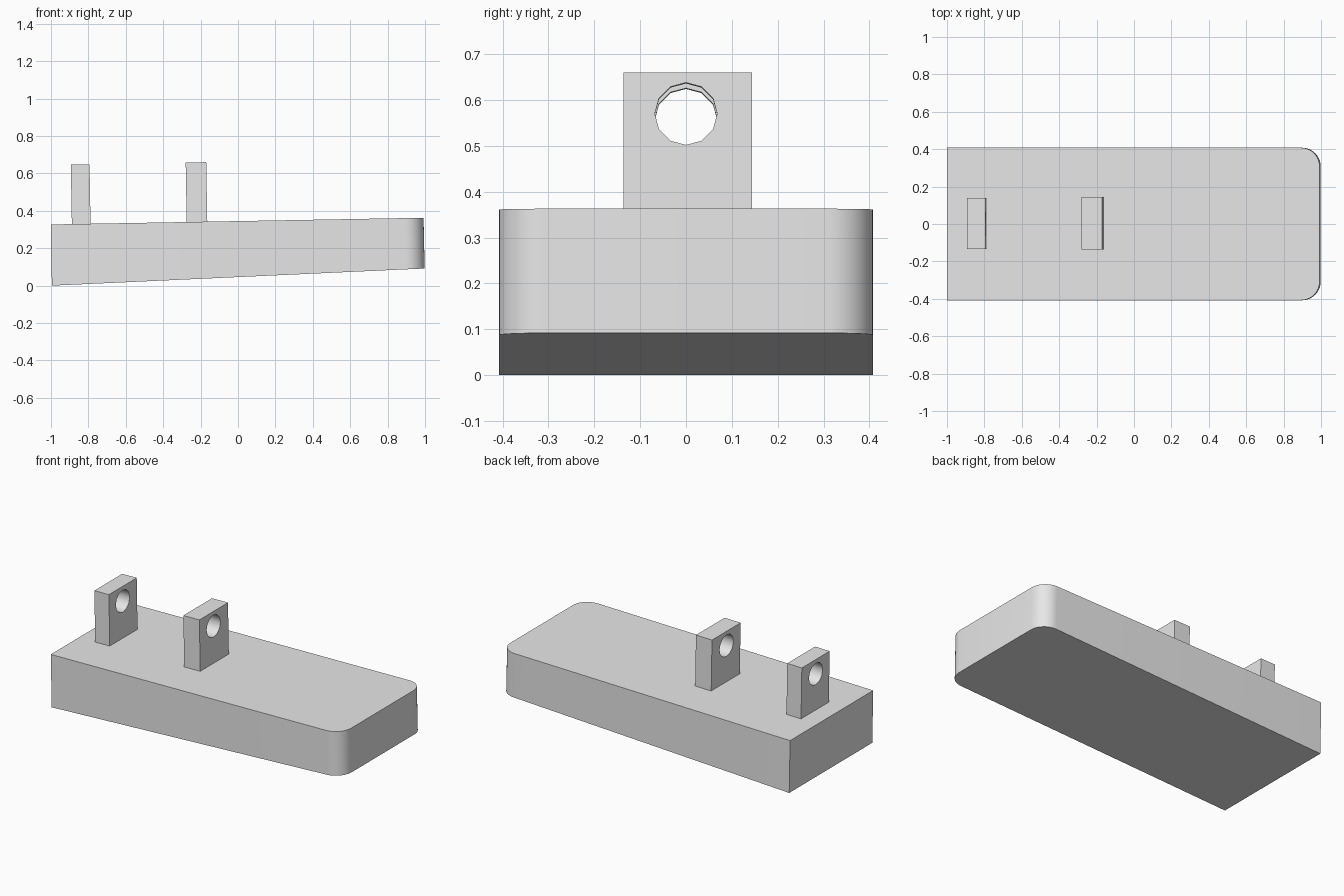
import bpy, bmesh
from math import radians, sin, cos, pi
from mathutils import Matrix

if "Cube" in bpy.data.objects:
    bpy.data.objects.remove(bpy.data.objects["Cube"])

TILT = Matrix.Rotation(radians(-1), 4, "Y")

grey = bpy.data.materials.new("light_grey")
grey.use_nodes = True
grey.diffuse_color = (0.8, 0.8, 0.8, 1)
grey.node_tree.nodes["Principled BSDF"].inputs["Base Color"].default_value = (0.8, 0.8, 0.8, 1)


def make_object(name, bm):
    bmesh.ops.recalc_face_normals(bm, faces=bm.faces)
    mesh = bpy.data.meshes.new(name)
    bm.to_mesh(mesh)
    bm.free()
    mesh.materials.append(grey)
    obj = bpy.data.objects.new(name, mesh)
    bpy.context.collection.objects.link(obj)
    return obj


def select_only(obj):
    bpy.ops.object.select_all(action="DESELECT")
    obj.select_set(True)
    bpy.context.view_layer.objects.active = obj


def smooth(obj):
    select_only(obj)
    bpy.ops.object.shade_smooth_by_angle(angle=radians(35))


# Tapered base: flat end on the right, rounded corners on the left
def make_base():
    half, radius, steps = 0.408, 0.1, 10
    arc = [i * pi / 2 / steps for i in range(steps + 1)]
    side = [(0.995 - radius + radius * sin(a), half - radius + radius * cos(a)) for a in arc]
    outline = [(-0.998, half)] + side + [(x, -y) for x, y in reversed(side)] + [(-0.998, -half)]
    bm = bmesh.new()
    top = [bm.verts.new((x - 0.003, y, 0.348 + 0.018 * x)) for x, y in outline]
    bottom = [bm.verts.new((x + 0.003, y, 0.049 + 0.046 * x)) for x, y in outline]
    bm.faces.new(top)
    bm.faces.new(bottom)
    for i in range(len(outline)):
        j = (i + 1) % len(outline)
        bm.faces.new((top[i], top[j], bottom[j], bottom[i]))
    lowest = min(v.co.z for v in bm.verts)
    bmesh.ops.translate(bm, verts=bm.verts, vec=(0, 0, -lowest))
    smooth(make_object("base", bm))


# Upright lug with a round hole running lengthwise
def make_lug(name, x, top, height, thickness, y, width, hole_z):
    bm = bmesh.new()
    bmesh.ops.create_cube(bm, size=1)
    bmesh.ops.scale(bm, verts=bm.verts, vec=(thickness, width, height))
    bmesh.ops.transform(bm, verts=bm.verts, matrix=Matrix.Translation((x, y, top - height / 2)) @ TILT)
    lug = make_object(name, bm)

    bm = bmesh.new()
    bmesh.ops.create_cone(bm, cap_ends=True, segments=12, radius1=0.068, radius2=0.068, depth=0.4)
    turn = TILT @ Matrix.Rotation(pi / 2, 4, "Y")
    bmesh.ops.transform(bm, verts=bm.verts, matrix=Matrix.Translation((x, 0, hole_z)) @ turn)
    cutter = make_object(name + "_cutter", bm)
    cutter.hide_render = True

    cut = lug.modifiers.new("hole", "BOOLEAN")
    cut.object = cutter
    cut.solver = "EXACT"
    select_only(lug)
    bpy.ops.object.modifier_apply(modifier=cut.name)
    bpy.data.objects.remove(cutter)
    smooth(lug)


make_base()
make_lug("right_lug", -0.841, 0.648, 0.325, 0.1, 0.003, 0.273, 0.557)
make_lug("middle_lug", -0.222, 0.659, 0.325, 0.11, 0.004, 0.281, 0.569)
